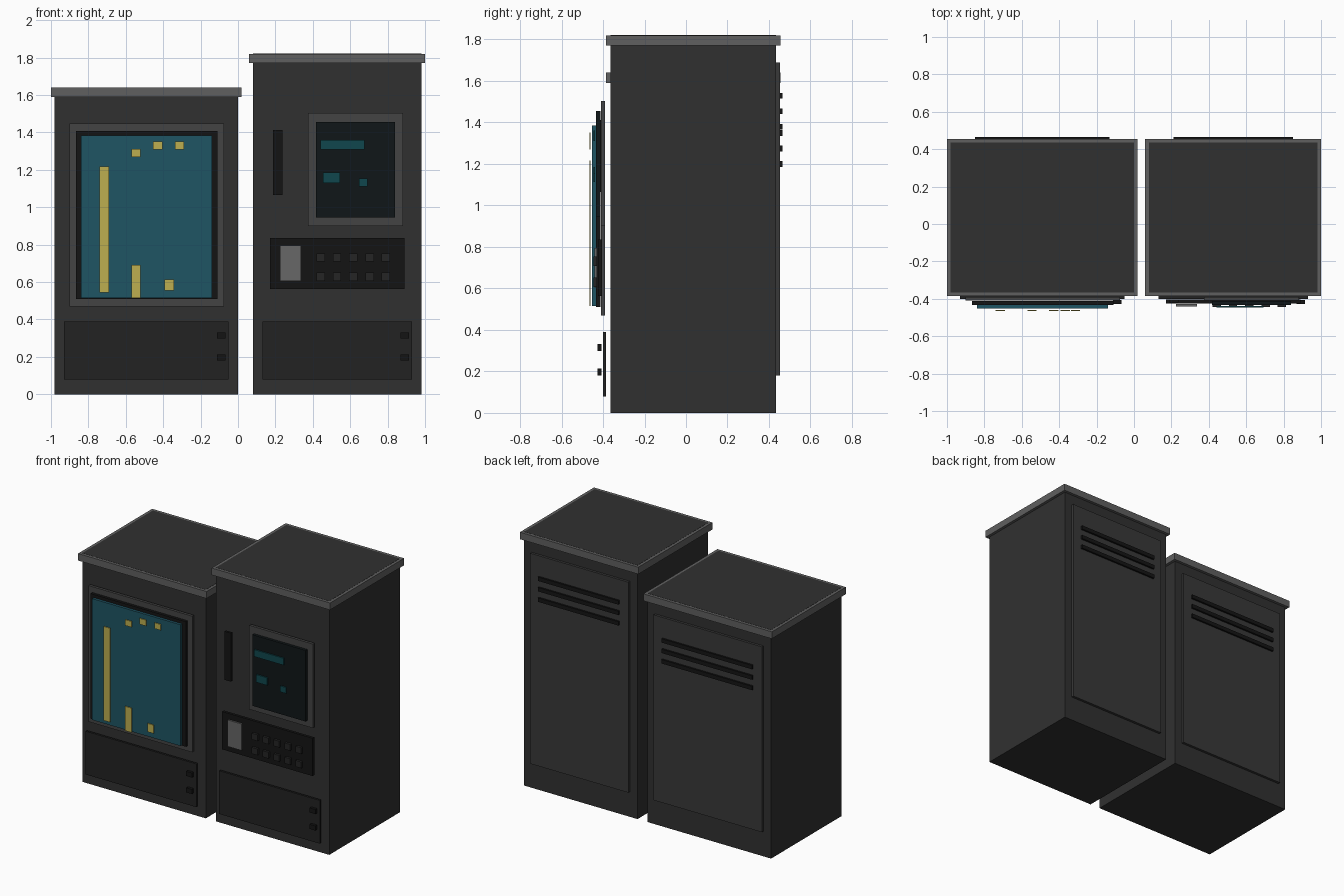
import bpy, bmesh
from mathutils import Vector

if "Cube" in bpy.data.objects:
    bpy.data.objects.remove(bpy.data.objects["Cube"])


def mat(name, r, g, b):
    m = bpy.data.materials.new(name)
    m.diffuse_color = (r, g, b, 1)
    m.use_nodes = True
    m.node_tree.nodes["Principled BSDF"].inputs["Base Color"].default_value = m.diffuse_color
    return m


BODY = mat("charcoal", .030, .030, .030)
CAP = mat("mid_grey", .117, .117, .117)
FRAME = mat("frame_grey", .056, .056, .056)
PANEL = mat("panel_dark", .016, .016, .016)
BACK = mat("back_grey", .040, .040, .040)
BLACK = mat("black", .007, .007, .007)
GLASS = mat("dark_glass", .005, .008, .009)
TEAL = mat("teal", .013, .090, .127)
CYAN = mat("dim_cyan", .005, .062, .075)
YELLOW = mat("yellow", .51, .43, .08)
KEY = mat("key_grey", .018, .018, .018)
CARD = mat("card_grey", .135, .135, .135)


def boxes(name, material, spans):
    """One object made of boxes, each (x0, x1, y0, y1, z0, z1)."""
    bm = bmesh.new()
    for x0, x1, y0, y1, z0, z1 in spans:
        vs = bmesh.ops.create_cube(bm, size=1)["verts"]
        bmesh.ops.scale(bm, vec=Vector((x1 - x0, y1 - y0, z1 - z0)), verts=vs)
        bmesh.ops.translate(bm, vec=Vector((x0 + x1, y0 + y1, z0 + z1)) / 2, verts=vs)
    me = bpy.data.meshes.new(name)
    bm.to_mesh(me)
    bm.free()
    me.materials.append(material)
    ob = bpy.data.objects.new(name, me)
    bpy.context.collection.objects.link(ob)
    return ob


def cabinet(side, x0, x1, h):
    # Carcass runs up through the overhanging cap
    boxes(side + "_body", BODY, [(x0, x1, -.365, .435, 0, h + .051)])
    boxes(side + "_cap", CAP, [(x0 - .02, x1 + .02, -.385, .455, h, h + .05)])
    # Lower front door with two latches
    boxes(side + "_door", PANEL, [(x0 + .05, x1 - .05, -.40, -.385, .08, .39)])
    boxes(side + "_latches", BLACK,
          [(x1 - .112, x1 - .067, -.427, -.407, z, z + .033) for z in (.18, .298)])
    # Back panel with three vent slats
    boxes(side + "_back_panel", BACK, [(x0 + .06, x1 - .06, .435, .453, .18, h - .08)])
    boxes(side + "_vents", BLACK,
          [(x0 + .13, x1 - .13, .453, .466, h - .255 - .075 * i, h - .227 - .075 * i)
           for i in range(3)])


cabinet("left", -.98, 0, 1.59)
cabinet("right", .08, .98, 1.77)

# Large display on the left cabinet
boxes("large_screen_frame", FRAME, [(-.90, -.075, -.41, -.39, .47, 1.447)])
boxes("large_screen_bezel", BLACK, [(-.866, -.11, -.433, -.413, .51, 1.407)])
boxes("large_screen", TEAL, [(-.84, -.14, -.453, -.434, .515, 1.385)])
marks = [(-.74, .543, 1.217), (-.57, .515, .69), (-.393, .555, .615),
         (-.57, 1.27, 1.312), (-.455, 1.31, 1.352), (-.338, 1.31, 1.352)]
boxes("screen_marks", YELLOW, [(x, x + .05, -.466, -.46, a, b) for x, a, b in marks])

# Small display on the right cabinet
boxes("small_screen_frame", FRAME, [(.375, .882, -.41, -.39, .90, 1.503)])
boxes("small_screen", GLASS, [(.417, .84, -.433, -.413, .945, 1.455)])
lines = [(.44, .675, 1.31, 1.36), (.455, .545, 1.13, 1.185), (.648, .693, 1.112, 1.155)]
boxes("small_screen_lines", CYAN, [(a, b, -.447, -.438, c, d) for a, b, c, d in lines])

# Handle slot, key panel, card and keys
boxes("handle", BLACK, [(.187, .237, -.42, -.403, 1.065, 1.413)])
boxes("key_panel", BLACK, [(.172, .89, -.425, -.405, .564, .835)])
boxes("card_reader", CARD, [(.225, .337, -.44, -.428, .605, .795)])
boxes("keys", KEY, [(.42 + .087 * i, .465 + .087 * i, -.445, -.428, z, z + .045)
                    for i in range(5) for z in (.607, .709)])
